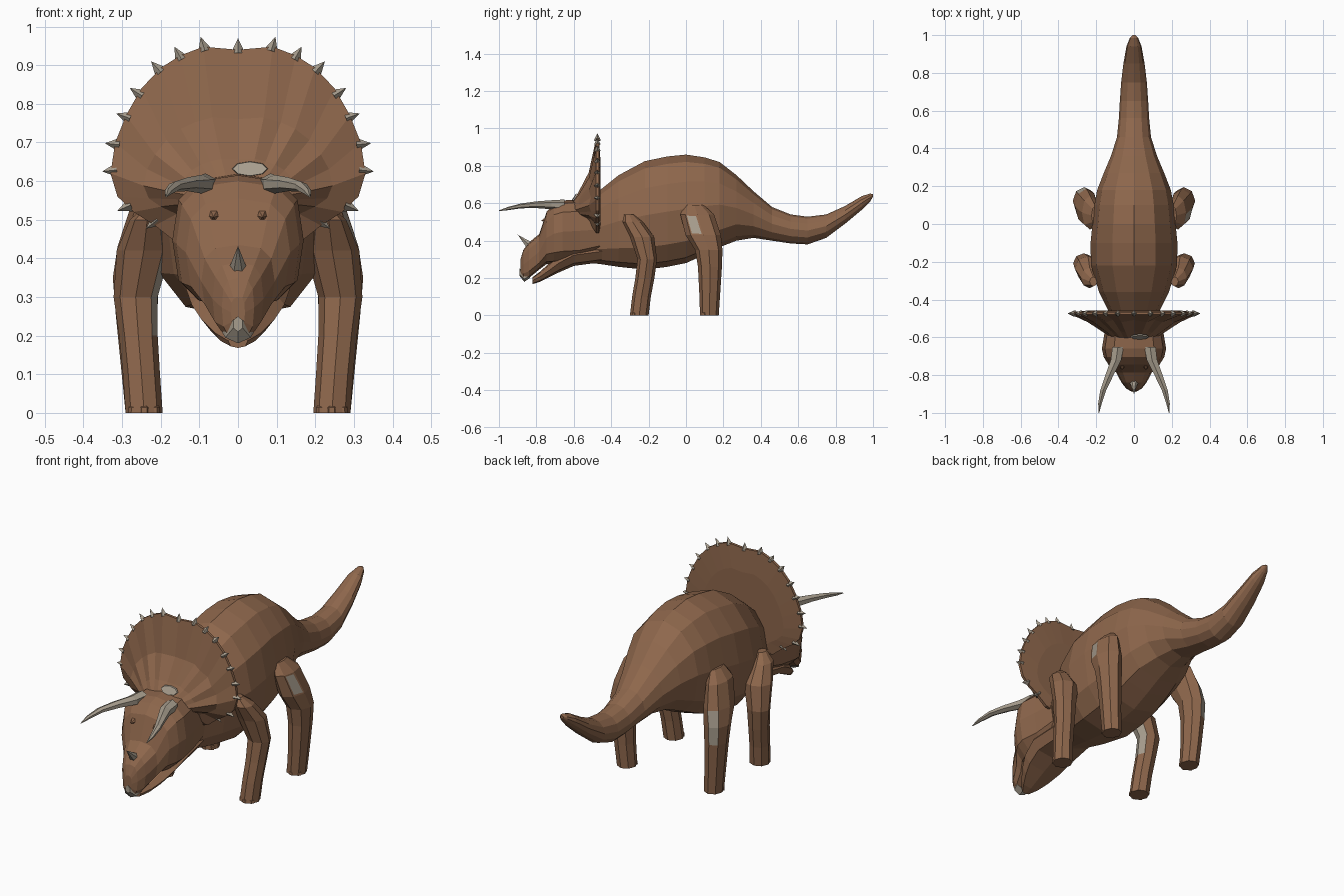
import bpy, bmesh, math
from mathutils import Vector

if "Cube" in bpy.data.objects:
    bpy.data.objects.remove(bpy.data.objects["Cube"])

def material(name, rgb):
    m = bpy.data.materials.new(name)
    m.diffuse_color = (*rgb, 1)
    m.use_nodes = True
    m.node_tree.nodes["Principled BSDF"].inputs["Base Color"].default_value = m.diffuse_color
    return m

HIDE = material("brown hide", (0.27, 0.135, 0.072))
HORN = material("pale grey horn", (0.39, 0.34, 0.27))

def finish(name, bm, mats):
    bmesh.ops.recalc_face_normals(bm, faces=bm.faces)
    me = bpy.data.meshes.new(name)
    bm.to_mesh(me)
    bm.free()
    for m in mats:
        me.materials.append(m)
    ob = bpy.data.objects.new(name, me)
    bpy.context.collection.objects.link(ob)
    return ob

def loft(name, rings, mat=HIDE, rule=None, inset=0):
    """Skin a list of point rings; rule(centre, normal) picks faces in the horn colour."""
    bm = bmesh.new()
    vs = [[bm.verts.new(p) for p in r] for r in rings]
    n = len(vs[0])
    for a, b in zip(vs, vs[1:]):
        for i in range(n):
            j = (i + 1) % n
            bm.faces.new((a[i], a[j], b[j], b[i]))
    bm.faces.new(vs[0])
    bm.faces.new(vs[-1])
    bmesh.ops.recalc_face_normals(bm, faces=bm.faces)
    if rule:
        bm.normal_update()
        worn = [f for f in bm.faces if rule(f.calc_center_median(), f.normal)]
        if inset:
            bmesh.ops.inset_individual(bm, faces=worn, thickness=inset)
        for f in worn:
            f.material_index = 1
    return finish(name, bm, [mat, HORN] if rule else [mat])

def power(v, p):
    return math.copysign(abs(v) ** p, v)

def upright(y, lo, hi, w, x=0, n=12, p=1.0, low_p=None):
    """Ring in the xz plane between two heights; low_p squares off the lower half."""
    c, h = (lo + hi) / 2, (hi - lo) / 2
    pts = []
    for i in range(n):
        a = 2 * math.pi * i / n
        e = low_p if low_p and math.cos(a) < 0 else p
        pts.append((x + w * power(math.sin(a), e), y, c + h * power(math.cos(a), e)))
    return pts

def level(x, y, z, rx, ry, n=8):
    """Ring in the xy plane."""
    ang = [2 * math.pi * i / n for i in range(n)]
    return [(x + rx * math.cos(a), y + ry * math.sin(a), z) for a in ang]

def cone(bm, base, tip, r, n=4):
    base, tip = Vector(base), Vector(tip)
    q = (tip - base).to_track_quat('Z', 'Y')
    ring = [bm.verts.new(base + q @ Vector((r * math.cos(2 * math.pi * i / n),
                                            r * math.sin(2 * math.pi * i / n), 0))) for i in range(n)]
    top = bm.verts.new(tip)
    for i in range(n):
        bm.faces.new((ring[i], ring[(i + 1) % n], top))
    bm.faces.new(ring)

# Body with neck and tail
body = [(-0.60, .29, .55, .11), (-0.46, .275, .67, .135), (-0.36, .26, .75, .185),
        (-0.22, .245, .825, .228), (-0.10, .26, .85, .23), (0.0, .28, .86, .22),
        (0.10, .325, .845, .21), (0.18, .365, .82, .195), (0.27, .40, .75, .16),
        (0.36, .415, .665, .122), (0.46, .40, .58, .09), (0.56, .385, .54, .08),
        (0.65, .38, .528, .075), (0.75, .415, .54, .068), (0.85, .49, .585, .056),
        (0.94, .565, .638, .04), (0.985, .61, .652, .022), (1.0, .635, .648, .008)]
loft("body_and_tail", [upright(*r, low_p=.75 if r[0] < .2 else 1) for r in body])

# Skull, lower jaw and beak
skull = [(-0.46, .32, .60, .14), (-0.57, .285, .62, .155), (-0.66, .28, .615, .17),
         (-0.705, .275, .60, .16), (-0.745, .275, .555, .135), (-0.785, .245, .435, .095),
         (-0.84, .20, .39, .066), (-0.87, .195, .35, .042), (-0.885, .22, .30, .018)]
loft("skull", [upright(*r, p=0.68) for r in skull])
jaw = [(-0.45, .285, .40, .12), (-0.60, .265, .38, .135), (-0.68, .23, .33, .12),
       (-0.73, .205, .28, .095), (-0.78, .18, .235, .06), (-0.82, .168, .205, .025)]
loft("lower_jaw", [upright(*r, n=8, p=.8) for r in jaw])
loft("beak", [upright(-0.835, .20, .25, .05, n=6), upright(-0.865, .18, .24, .038, n=6),
              upright(-0.889, .21, .25, .014, n=6)], HORN)

# Nose horn
bm = bmesh.new()
cone(bm, (0, -0.84, .378), (0, -0.90, .432), .022, 6)
finish("nose_horn", bm, [HORN])

# Brow horns and eyes
for s, side in ((-1, "left"), (1, "right")):
    path = [(.085, -.65, .59, .034, .03), (.095, -.72, .592, .032, .024), (.13, -.80, .592, .025, .018),
            (.163, -.88, .586, .018, .013), (.18, -.95, .572, .011, .009), (.186, -1.0, .56, .002, .002)]
    loft(side + "_brow_horn", [upright(y, z - h, z + h, w, x * s, 6) for x, y, z, w, h in path], HORN)
    bm = bmesh.new()
    cone(bm, (.062 * s, -.745, .51), (.064 * s, -.775, .507), .02, 6)
    finish(side + "_eye", bm, [HIDE])

# Frill: outline scaled through several depths, with shallow folds
half = [(.09, .948), (.15, .925), (.20, .893), (.25, .84), (.29, .77), (.318, .70),
        (.33, .62), (.312, .56), (.27, .52), (.215, .485), (.165, .445), (.09, .43)]
outline = [(0, .94)] + half + [(0, .43)] + [(-x, z) for x, z in reversed(half)]
CZ = .55

def frill_ring(y, kx, kz, fold=0.0):
    return [(x * kx, y + fold * (-1) ** i, CZ + (z - CZ) * kz) for i, (x, z) in enumerate(outline)]

loft("neck_frill", [frill_ring(-.605, .34, .15), frill_ring(-.572, .48, .27, .004),
                    frill_ring(-.514, .74, .54, .006), frill_ring(-.48, 1, 1),
                    frill_ring(-.466, 1, 1), frill_ring(-.457, .7, .7)])

# Frill edge spikes
bm = bmesh.new()
spots = [(0, .94), (.088, .945), (.15, .922), (.205, .888), (.255, .825), (.287, .765),
         (.315, .695), (.322, .628), (.285, .535), (.215, .495)]
for x, z in spots:
    for s in ((1,) if x == 0 else (-1, 1)):
        d = Vector((x * s, 0, z - .66)).normalized()
        p = Vector((x * s, -.474, z))
        cone(bm, p - d * .008, p + d * .03, .018)
finish("frill_spikes", bm, [HORN])

# Pale patch at the foot of the frill
def patch_ring(k, lift):
    pts = []
    for i in range(8):
        a = math.pi * i / 4
        z = .632 + .019 * k * math.sin(a)
        pts.append((.031 + .047 * k * math.cos(a), -.607 + (z - .61) * .6 - lift, z))
    return pts
loft("brow_patch", [patch_ring(1, 0), patch_ring(.95, .007)], HORN)

# Legs with worn pale faces chosen by height and direction
FRONT = [(.243, -.25, 0, .048, .05), (.25, -.238, .10, .048, .05), (.258, -.22, .20, .05, .051),
         (.265, -.207, .30, .057, .052), (.244, -.235, .42, .07, .065),
         (.235, -.285, .50, .045, .055), (.215, -.305, .54, .02, .025)]
HIND = [(.245, .125, 0, .046, .05), (.255, .127, .12, .048, .056), (.263, .128, .26, .054, .064),
        (.264, .122, .35, .06, .073), (.252, .092, .43, .06, .095),
        (.232, .06, .54, .044, .09), (.205, .045, .59, .02, .05)]
RULES = {
    ("left", "front"): lambda c, n: n.x > .75 and .2 < c.z < .47,
    ("left", "hind"): lambda c, n: n.x < -.2 and n.y > .7 and .27 < c.z < .47,
    ("right", "hind"): lambda c, n: n.x > .7 and n.y < 0 and .43 < c.z < .53,
}
for s, side in ((-1, "left"), (1, "right")):
    for kind, rows in (("front", FRONT), ("hind", HIND)):
        loft(f"{side}_{kind}_leg", [level(x * s, y, z, rx, ry) for x, y, z, rx, ry in rows],
             HIDE, RULES.get((side, kind)), .011 if s > 0 else 0)
        # Toes
        fx, fy = rows[0][0] * s, rows[0][1]
        for k in (-1, 0, 1):
            tx, ty = fx + .026 * k, fy - .038 + .012 * abs(k)
            loft(f"{side}_{kind}_toe", [level(tx, ty, 0, .015, .014, 6), level(tx, ty, .014, .014, .013, 6),
                                        level(tx, ty + .006, .026, .006, .005, 6)])
